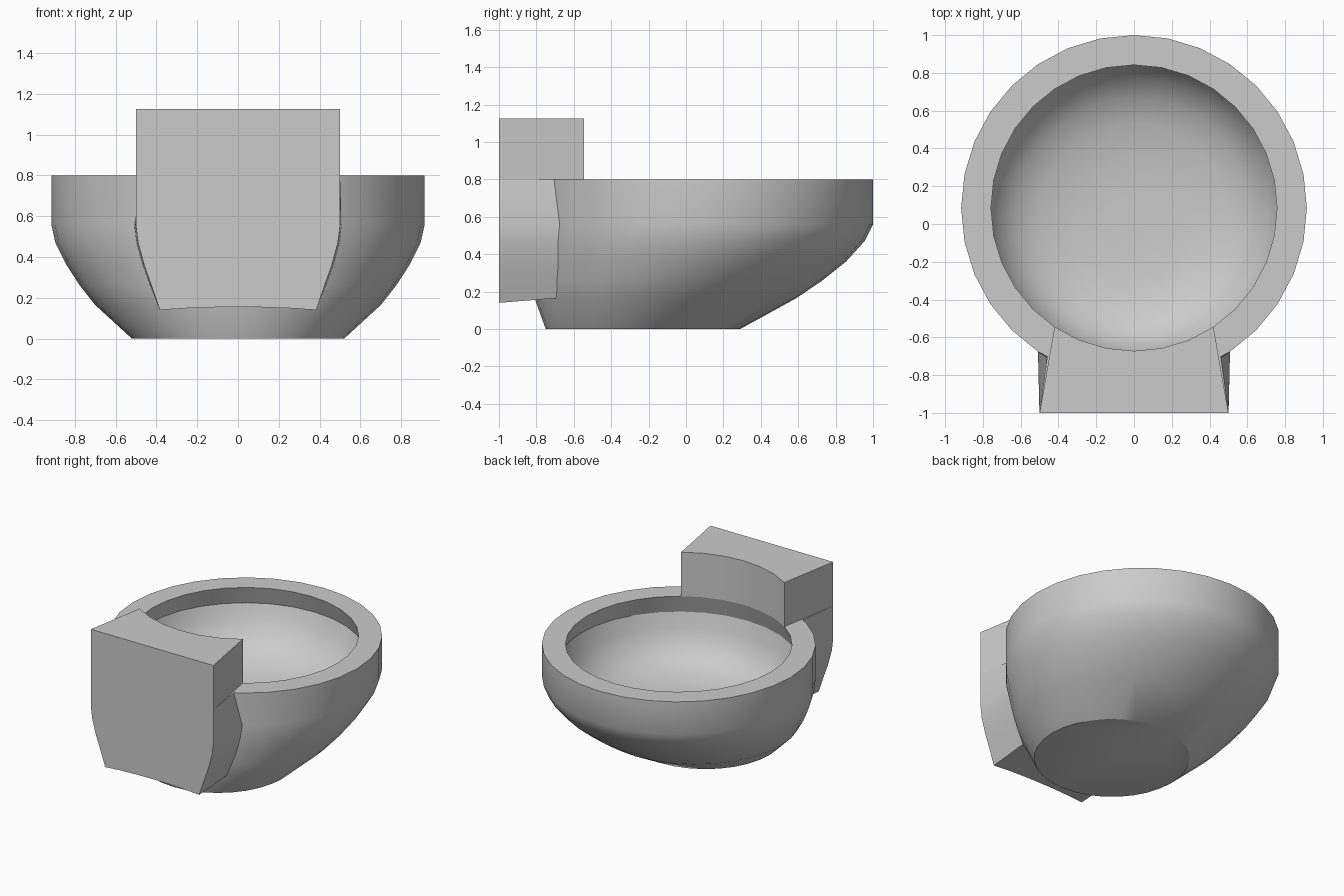
import bpy, bmesh
from math import sin, cos, asin, pi, radians

if "Cube" in bpy.data.objects:
    bpy.data.objects.remove(bpy.data.objects["Cube"])

SEG = 32
RIM_Y = 0.085


def finish(name, bm):
    bmesh.ops.remove_doubles(bm, verts=bm.verts, dist=0.0005)
    bmesh.ops.recalc_face_normals(bm, faces=bm.faces)
    mesh = bpy.data.meshes.new(name)
    bm.to_mesh(mesh)
    bm.free()
    obj = bpy.data.objects.new(name, mesh)
    bpy.context.collection.objects.link(obj)
    bpy.ops.object.select_all(action='DESELECT')
    obj.select_set(True)
    bpy.context.view_layer.objects.active = obj
    bpy.ops.object.shade_smooth_by_angle(angle=radians(30))
    return obj


def loft(bm, rows):
    n = len(rows[0])
    for a, b in zip(rows, rows[1:]):
        for i in range(n):
            j = (i + 1) % n
            bm.faces.new((a[i], a[j], b[j], b[i]))


# Outer bowl rings from foot to rim: z, radius, centre y
outer = [(0, 0.52, -0.23), (0.165, 0.70, -0.11), (0.26, 0.775, -0.045),
         (0.36, 0.84, 0.015), (0.47, 0.895, 0.06),
         (0.56, 0.915, RIM_Y), (0.80, 0.915, RIM_Y)]
# Inside: undercut seat edge, then the basin
inner = [(0.80, 0.757, RIM_Y), (0.667, 0.80, RIM_Y), (0.56, 0.765, 0.08),
         (0.46, 0.71, 0.065), (0.38, 0.62, 0.05), (0.33, 0.50, 0.03),
         (0.30, 0.32, 0.02), (0.29, 0.15, 0.02)]

bm = bmesh.new()
rings = [[bm.verts.new((r * sin(2 * pi * i / SEG), yc + r * cos(2 * pi * i / SEG), z))
          for i in range(SEG)] for z, r, yc in outer + inner]
loft(bm, rings)
bm.faces.new(rings[0])
bm.faces.new(rings[-1])
finish("bowl", bm)

# Tank block: follows the bowl wall below the rim and the seat edge above it
FAN = radians(33.75)
BACK_Y, HALF = -1.0, 0.5
sections = [(z, r, yc, FAN, r * sin(FAN) * 0.985) for z, r, yc in outer[1:6]]
sections += [(0.80, 0.915, RIM_Y, asin(0.46 / 0.915), HALF),
             (0.80, 0.757, RIM_Y, FAN, HALF),
             (1.125, 0.757, RIM_Y, FAN, HALF)]

bm = bmesh.new()
rows = []
for k, (z, r, yc, fan, half) in enumerate(sections):
    steps = [i / 3 for i in range(-3, 4)]
    front = [bm.verts.new((r * sin(fan * t), yc - r * cos(fan * t), z)) for t in steps]
    back = []
    for t in reversed(steps):
        # the underside arches slightly along the back edge
        bz = 0.155 - 0.015 * t * t if k == 0 else z
        back.append(bm.verts.new((half * sin(fan * t) / sin(fan), BACK_Y, bz)))
    rows.append(front + back)
loft(bm, rows)
for row in (rows[0], rows[-1]):
    for i in range(6):
        bm.faces.new((row[i], row[i + 1], row[12 - i], row[13 - i]))
finish("tank", bm)
